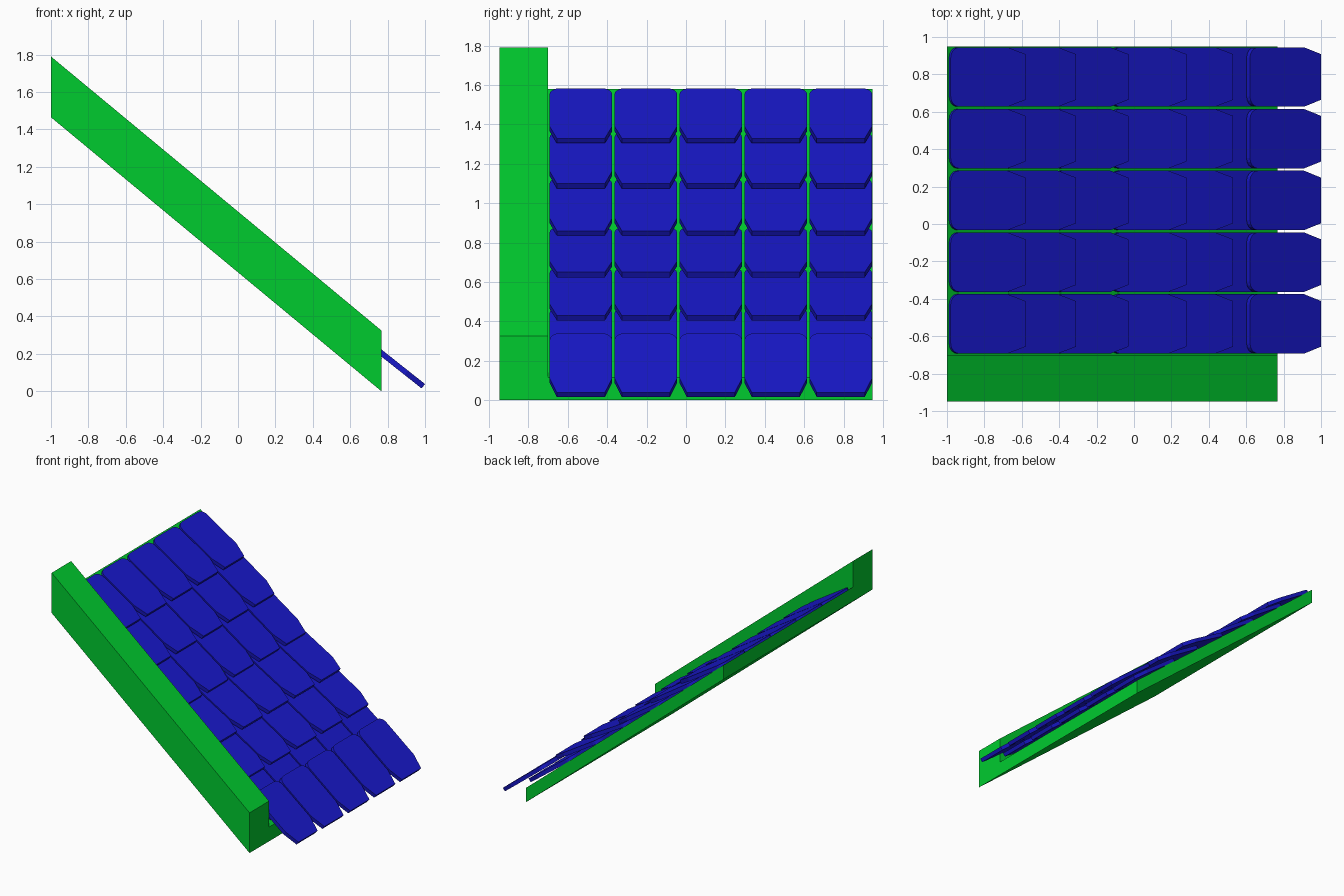
import bpy, bmesh, math
from mathutils import Matrix, Vector

cube = bpy.data.objects.get("Cube")
if cube:
    bpy.data.objects.remove(cube, do_unlink=True)


def material(name, color):
    m = bpy.data.materials.new(name)
    m.use_nodes = True
    m.diffuse_color = color
    m.node_tree.nodes["Principled BSDF"].inputs["Base Color"].default_value = color
    return m


def prism(name, outline, offset, mat):
    """Extrude a closed outline along an offset vector."""
    bm = bmesh.new()
    face = bm.faces.new([bm.verts.new(p) for p in outline])
    ext = bmesh.ops.extrude_face_region(bm, geom=[face])
    bmesh.ops.translate(bm, vec=offset,
                        verts=[v for v in ext["geom"] if isinstance(v, bmesh.types.BMVert)])
    bmesh.ops.recalc_face_normals(bm, faces=bm.faces)
    mesh = bpy.data.meshes.new(name)
    bm.to_mesh(mesh)
    bm.free()
    mesh.materials.append(mat)
    obj = bpy.data.objects.new(name, mesh)
    bpy.context.collection.objects.link(obj)
    return obj


green = material("green", (0.0, 0.6, 0.028, 1))
blue = material("blue", (0.009, 0.009, 0.59, 1))

# Sloping roof deck and the taller beam along its front edge
HIGH, LOW, RISE = -1.0, 0.767, 1.465


def sloped_slab(name, y0, y1, height):
    outline = [(HIGH, y0, RISE), (LOW, y0, 0), (LOW, y0, height), (HIGH, y0, RISE + height)]
    return prism(name, outline, (0, y1 - y0, 0), green)


sloped_slab("front_beam", -0.948, -0.70, 0.325)
sloped_slab("roof_deck", -0.70, 0.948, 0.115)

# Tile: rounded upper corners, tapered lower end
HALF, TIP, RADIUS, THICK = 0.159, 0.122, 0.055, 0.03


def tile_outline(length):
    side = []
    for i in range(5):
        a = math.radians(90 * i / 4)
        side.append((RADIUS * (1 - math.cos(a)), HALF - RADIUS * (1 - math.sin(a))))
    side += [(length * 0.76, HALF), (length, TIP)]
    return [(s, w, 0) for s, w in side] + [(s, -w, 0) for s, w in reversed(side)]


# Each row: top edge x and z at the upper end, then at the lower end
rows = [
    (-0.98, 1.584, -0.58, 1.33),
    (-0.71, 1.365, -0.31, 1.10),
    (-0.43, 1.13, -0.03, 0.86),
    (-0.12, 0.88, 0.28, 0.65),
    (0.13, 0.675, 0.53, 0.43),
    (0.37, 0.475, 0.77, 0.175),
    (0.62, 0.34, 1.0, 0.039),
]
for r, (x0, z0, x1, z1) in enumerate(rows):
    along = Vector((x1 - x0, 0, z1 - z0))
    tilt = math.atan2(z0 - z1, x1 - x0)
    for c in range(5):
        tile = prism(f"tile_row{r + 1}_{c + 1}", tile_outline(along.length), (0, 0, -THICK), blue)
        tile.matrix_world = (Matrix.Translation((x0, -0.534 + 0.33 * c, z0))
                             @ Matrix.Rotation(tilt, 4, "Y"))
